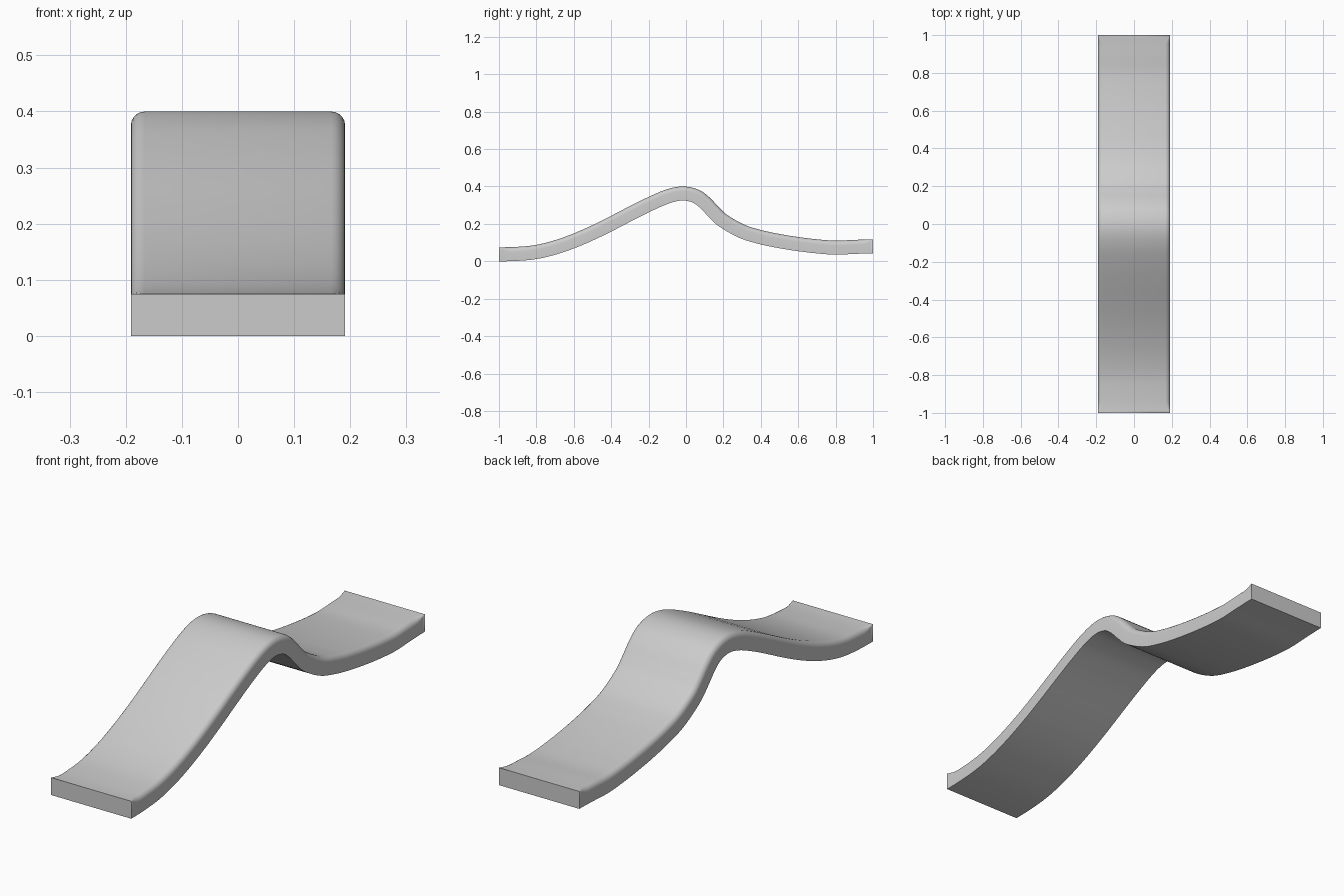
import bpy, bmesh, math
from mathutils import Vector

if "Cube" in bpy.data.objects:
    bpy.data.objects.remove(bpy.data.objects["Cube"])

HALF_W = 0.191     # half width of the strip
HALF_T = 0.0375    # half thickness
ROUND = 0.025      # radius of the rounded upper edges
STEPS = 8          # subdivisions per path span
ARC = 5            # segments per rounded edge

# Centre line of the curved slab (y, z)
path = [(-1, .0375), (-.9, .040), (-.8, .050), (-.7, .074), (-.6, .109),
        (-.5, .152), (-.4, .201), (-.3, .253), (-.2, .303), (-.1, .346),
        (-.02, .3625), (.05, .349), (.1, .314), (.15, .262), (.2, .216),
        (.3, .160), (.4, .129), (.5, .108), (.6, .092), (.7, .080),
        (.8, .073), (.9, .077), (1, .080)]


def smooth_path(pts):
    """Smooth curve through the points, with horizontal ends."""
    p = [Vector(q) for q in pts]
    n = len(p)
    slope = [Vector((.1, 0))] + [(p[i + 1] - p[i - 1]) / 2 for i in range(1, n - 1)] + [Vector((.1, 0))]
    out = []
    for i in range(n - 1):
        for s in range(STEPS + (i == n - 2)):
            t = s / STEPS
            pos = ((2*t**3 - 3*t*t + 1) * p[i] + (t**3 - 2*t*t + t) * slope[i]
                   + (3*t*t - 2*t**3) * p[i + 1] + (t**3 - t*t) * slope[i + 1])
            out.append(pos)
    return out


def section(r):
    """Cross-section (across, up): square below, rounded above."""
    right = [(HALF_W - r + r * math.cos(a), HALF_T - r + r * math.sin(a))
             for a in (math.pi / 2 * k / ARC for k in range(ARC + 1))]
    left = [(-x, z) for x, z in reversed(right)]
    return [(HALF_W, -HALF_T)] + right + left + [(-HALF_W, -HALF_T)]


# Sweep the section along the path; edges turn square at both ends
bm = bmesh.new()
curve = smooth_path(path)
rings = []
for i, c in enumerate(curve):
    if i in (0, len(curve) - 1):
        tan = Vector((1, 0))
    else:
        tan = (curve[i + 1] - curve[i - 1]).normalized()
    nrm = Vector((-tan.y, tan.x))
    r = ROUND * math.sin(math.pi / 2 * min(1, max(0, (1 - abs(c.x)) / .06)))
    ring = []
    for x, h in section(r):
        q = c + nrm * h
        ring.append(bm.verts.new((x, q.x, q.y)))
    rings.append(ring)
for a, b in zip(rings, rings[1:]):
    n = len(a)
    for k in range(n):
        bm.faces.new((a[k], a[(k + 1) % n], b[(k + 1) % n], b[k]))
bm.faces.new(rings[0])
bm.faces.new(rings[-1])
bmesh.ops.remove_doubles(bm, verts=bm.verts, dist=1e-5)
bmesh.ops.recalc_face_normals(bm, faces=bm.faces)

mesh = bpy.data.meshes.new("curved_slab")
bm.to_mesh(mesh)
bm.free()
slab = bpy.data.objects.new("curved_slab", mesh)
bpy.context.collection.objects.link(slab)
bpy.context.view_layer.objects.active = slab
slab.select_set(True)
bpy.ops.object.shade_smooth_by_angle(angle=math.radians(30))
